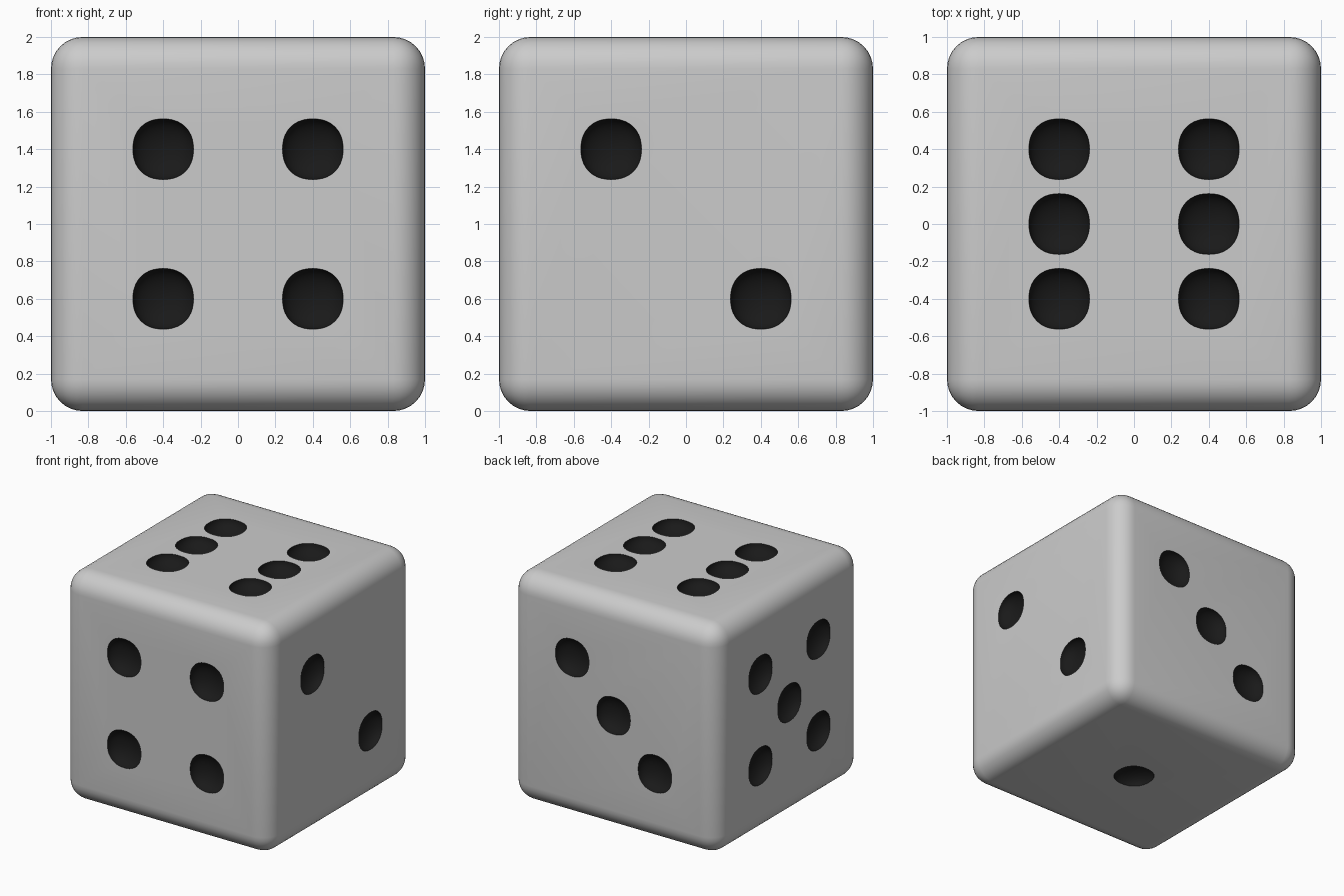
import bpy, bmesh, math
from mathutils import Matrix, Vector

if "Cube" in bpy.data.objects:
    bpy.data.objects.remove(bpy.data.objects["Cube"])

PIP, OFF, DEPTH = 0.162, 0.4, 0.1

pip_mat = bpy.data.materials.new("pip_black")
pip_mat.diffuse_color = (0.01, 0.01, 0.01, 1)
pip_mat.use_nodes = True
pip_mat.node_tree.nodes["Principled BSDF"].inputs["Base Color"].default_value = pip_mat.diffuse_color


def make_object(name, bm):
    mesh = bpy.data.meshes.new(name)
    bm.to_mesh(mesh)
    bm.free()
    mesh.materials.append(None)
    mesh.materials.append(pip_mat)
    obj = bpy.data.objects.new(name, mesh)
    bpy.context.collection.objects.link(obj)
    return obj


# Rounded cube body
bm = bmesh.new()
bmesh.ops.create_cube(bm, size=2)
bmesh.ops.bevel(bm, geom=bm.edges[:], offset=0.17, segments=8, profile=0.5,
                affect='EDGES')
bmesh.ops.translate(bm, vec=(0, 0, 1), verts=bm.verts)
for f in bm.faces:
    f.smooth = True
body = make_object("die_body", bm)

# Pip layouts in (u, v) steps, as seen facing each side
diag = [(-1, 1), (1, -1)]
four = diag + [(1, 1), (-1, -1)]
sides = [  # normal, u axis, v axis, pips
    ((0, -1, 0), (1, 0, 0), (0, 0, 1), four),
    ((1, 0, 0), (0, 1, 0), (0, 0, 1), diag),
    ((0, 0, 1), (1, 0, 0), (0, 1, 0), four + [(-1, 0), (1, 0)]),
    ((0, 1, 0), (-1, 0, 0), (0, 0, 1), diag + [(0, 0)]),
    ((-1, 0, 0), (0, -1, 0), (0, 0, 1), four + [(0, 0)]),
    ((0, 0, -1), (1, 0, 0), (0, -1, 0), [(0, 0)]),
]

# Slightly squared, flattened balls that carve the pips
bm = bmesh.new()
for n, u, v, pips in sides:
    n, u, v = Vector(n), Vector(u), Vector(v)
    rot = Matrix((u, v, n)).transposed()
    for a, b in pips:
        verts = bmesh.ops.create_uvsphere(bm, u_segments=40, v_segments=20,
                                          radius=1)["verts"]
        centre = n + (u * a + v * b) * OFF + Vector((0, 0, 1))
        for vert in verts:
            x, y, z = vert.co
            ang = math.atan2(y, x)
            p = 2.25
            k = PIP * (abs(math.cos(ang)) ** p + abs(math.sin(ang)) ** p) ** (-1 / p)
            vert.co = centre + rot @ Vector((x * k, y * k, z * DEPTH))
for f in bm.faces:
    f.smooth = True
    f.material_index = 1
cutter = make_object("pip_cutter", bm)
cutter.hide_render = True

# Carve the pips into the body
mod = body.modifiers.new("pips", 'BOOLEAN')
mod.operation = 'DIFFERENCE'
mod.solver = 'EXACT'
mod.object = cutter
bpy.context.view_layer.objects.active = body
body.select_set(True)
bpy.ops.object.modifier_apply(modifier=mod.name)
bpy.data.objects.remove(cutter)
bpy.ops.object.shade_smooth_by_angle(angle=math.radians(35))
